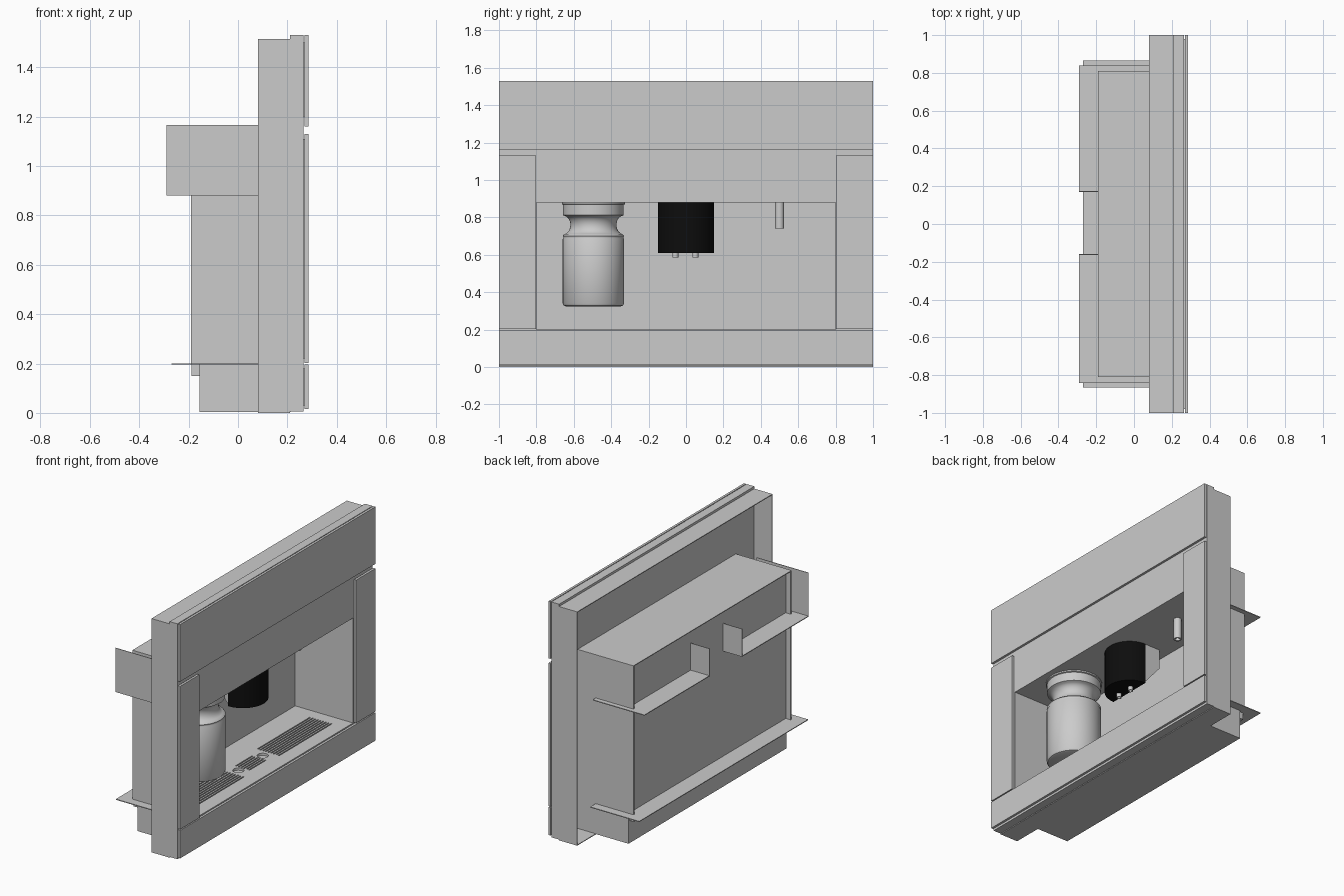
import bpy, bmesh, math

if "Cube" in bpy.data.objects:
    bpy.data.objects.remove(bpy.data.objects["Cube"])

def finish(name, bm, smooth=False):
    bmesh.ops.recalc_face_normals(bm, faces=bm.faces)
    me = bpy.data.meshes.new(name)
    bm.to_mesh(me)
    bm.free()
    ob = bpy.data.objects.new(name, me)
    bpy.context.collection.objects.link(ob)
    if smooth:
        bpy.ops.object.select_all(action='DESELECT')
        ob.select_set(True)
        bpy.context.view_layer.objects.active = ob
        bpy.ops.object.shade_smooth_by_angle(angle=math.radians(35))
    return ob

def add_box(bm, x, y, z):
    vs = bmesh.ops.create_cube(bm, size=1)['verts']
    for v in vs:
        v.co = [(a + b) / 2 + c * (b - a) for (a, b), c in zip((x, y, z), v.co)]

def boxes(name, *specs):
    bm = bmesh.new()
    for s in specs:
        add_box(bm, *s)
    return finish(name, bm)

def prism(name, pts, axis, lo, hi, smooth=False):
    """Extrude a 2D outline: axis 'z' takes (x, y), axis 'y' takes (x, z)."""
    bm = bmesh.new()
    co = lambda p, t: (p[0], p[1], t) if axis == 'z' else (p[0], t, p[1])
    a = [bm.verts.new(co(p, lo)) for p in pts]
    b = [bm.verts.new(co(p, hi)) for p in pts]
    bm.faces.new(a)
    bm.faces.new(b)
    for i in range(len(pts)):
        j = (i + 1) % len(pts)
        bm.faces.new((a[i], a[j], b[j], b[i]))
    return finish(name, bm, smooth)

def lathe(name, profile, x, y, n=48):
    bm = bmesh.new()
    vs = [bm.verts.new((x + r, y, z)) for r, z in profile]
    es = [bm.edges.new(p) for p in zip(vs, vs[1:])]
    bmesh.ops.spin(bm, geom=vs + es, cent=(x, y, 0), axis=(0, 0, 1),
                   angle=2 * math.pi, steps=n)
    bmesh.ops.remove_doubles(bm, verts=bm.verts, dist=1e-5)
    return finish(name, bm, True)

T = 0.005  # sheet metal thickness

# Front frame around the niche, with the panel above the niche
boxes("front_frame",
      ((.21, .265), (-1, -.8), (.005, 1.53)), ((.21, .265), (.8, 1), (.005, 1.53)),
      ((.21, .265), (-.8, .8), (.005, .2)), ((.21, .265), (-.8, .8), (.88, 1.53)))

# Thin rim behind the frame, open at the back
boxes("rear_rim",
      ((.08, .21), (-1, -1 + T), (.0, 1.515)), ((.08, .21), (1 - T, 1), (.0, 1.515)),
      ((.08, .21), (-1, 1), (1.515 - T, 1.515)), ((.08, .21), (-1, 1), (0, T)))

# Separate trim panels on the front
F = (.27, .285)
boxes("top_panel", (F, (-1, 1), (1.16, 1.53)))
boxes("bottom_panel", (F, (-1, 1), (.015, .196)))
for side, y in (("left", (-1, -.803)), ("right", (.803, 1))):
    boxes(side + "_panel", (F, y, (.203, 1.13)))
boxes("panel_spacers", ((.262, .272), (-.98, .98), (1.2, 1.5)),
      ((.262, .272), (-.98, .98), (.03, .18)),
      ((.262, .272), (-.98, -.82), (.22, 1.11)), ((.262, .272), (.82, .98), (.22, 1.11)))

# Niche housing: sides and top reach past the back sheet
boxes("housing_shell",
      ((-.19, .21), (-.81, -.8), (.2, 1.165)), ((-.19, .21), (.8, .81), (.2, 1.165)),
      ((-.19, .21), (-.81, .81), (1.165 - T, 1.165)),
      ((-.155, -.15), (-.8, .8), (.2, 1.16)))
boxes("niche_ceiling", ((-.155, .21), (-.8, .8), (.88, .885)))

# Rear upper shelf with a notch, notch cheeks and one side plate
boxes("rear_shelf",
      ((-.29, -.15), (.17, .84), (.88, .885)), ((-.29, -.15), (-.84, -.16), (.88, .885)),
      ((-.16, .08), (.8, .84), (.88, .885)), ((-.16, .08), (-.84, -.8), (.88, .885)),
      ((-.29, -.15), (.17, .174), (.88, 1.06)), ((-.29, -.15), (-.164, -.16), (.88, 1.06)),
      ((-.29, .08), (-.842, -.838), (.88, 1.165)))

# Rear lower flange and small tabs under it
boxes("rear_flange",
      ((-.27, -.15), (-.865, .865), (.195, .2)),
      ((-.16, .08), (.8, .865), (.195, .2)), ((-.16, .08), (-.865, -.8), (.195, .2)))
boxes("flange_tabs", *[((-.188, -.154), (s - .02, s + .02), (.15, .197)) for s in (-.78, .78)])

# Base with drip slots and two drain holes cut into the niche floor
base = boxes("drip_base", ((-.155, .212), (-.81, .81), (.003, .2)))
bm = bmesh.new()
for lo, hi, x0, n in ((.18, .72, .01, 9), (-.72, -.18, .01, 9), (-.085, .085, .04, 6)):
    for i in range(n):
        x = x0 + i * .019
        add_box(bm, (x, x + .008), (lo, hi), (.18, .25))
for y in (-.125, .125):
    r = bmesh.ops.create_cone(bm, cap_ends=True, segments=32, radius1=.033,
                              radius2=.033, depth=.06)
    bmesh.ops.translate(bm, verts=r['verts'], vec=(.09, y, .215))
cutter = finish("slot_cutter", bm)
cutter.hide_render = True
cutter.hide_set(True)
mod = base.modifiers.new("slots", 'BOOLEAN')
mod.operation = 'DIFFERENCE'
mod.solver = 'EXACT'
mod.object = cutter
bpy.context.view_layer.objects.active = base
base.select_set(True)
bpy.ops.object.modifier_apply(modifier="slots")
bpy.data.objects.remove(cutter)

# Black rounded dispenser head
arc = [(.035 + .15 * math.cos(a), .15 * math.sin(a))
       for a in (math.radians(-90 + 180 * i / 32) for i in range(33))]
head = prism("dispenser_head", arc, 'z', .61, .882, True)
black = bpy.data.materials.new("black")
black.diffuse_color = (.004, .004, .004, 1)
black.use_nodes = True
black.node_tree.nodes["Principled BSDF"].inputs["Base Color"].default_value = black.diffuse_color
head.data.materials.append(black)

# Wedge carrying the head
prism("dispenser_mount", [(.035, .62), (.035, .882), (-.075, .882), (-.075, .75)],
      'y', -.148, .148)

# Spouts and hot water outlet
for name, y in (("spout_left", -.057), ("spout_right", .05)):
    lathe(name, [(0, .62), (.016, .62), (.016, .585), (.010, .585), (.010, .6), (0, .6)], .07, y, 24)
lathe("water_outlet", [(0, .882), (.024, .882), (.024, .742), (.015, .742), (.015, .77), (0, .77)],
      .077, .5, 24)

# Milk jug: straight body, round waist, flanged lid
neck = [(.163 - .04 * math.sin(a), .76 - .05 * math.cos(a))
        for a in (math.radians(10 + 160 * i / 12) for i in range(13))]
lathe("milk_jug",
      [(0, .325), (.148, .325), (.158, .329), (.164, .34), (.164, .685), (.161, .69),
       (.161, .697), (.164, .702)] + neck +
      [(.162, .812), (.162, .868), (.169, .871), (.169, .882), (0, .882)], .057, -.495, 64)
